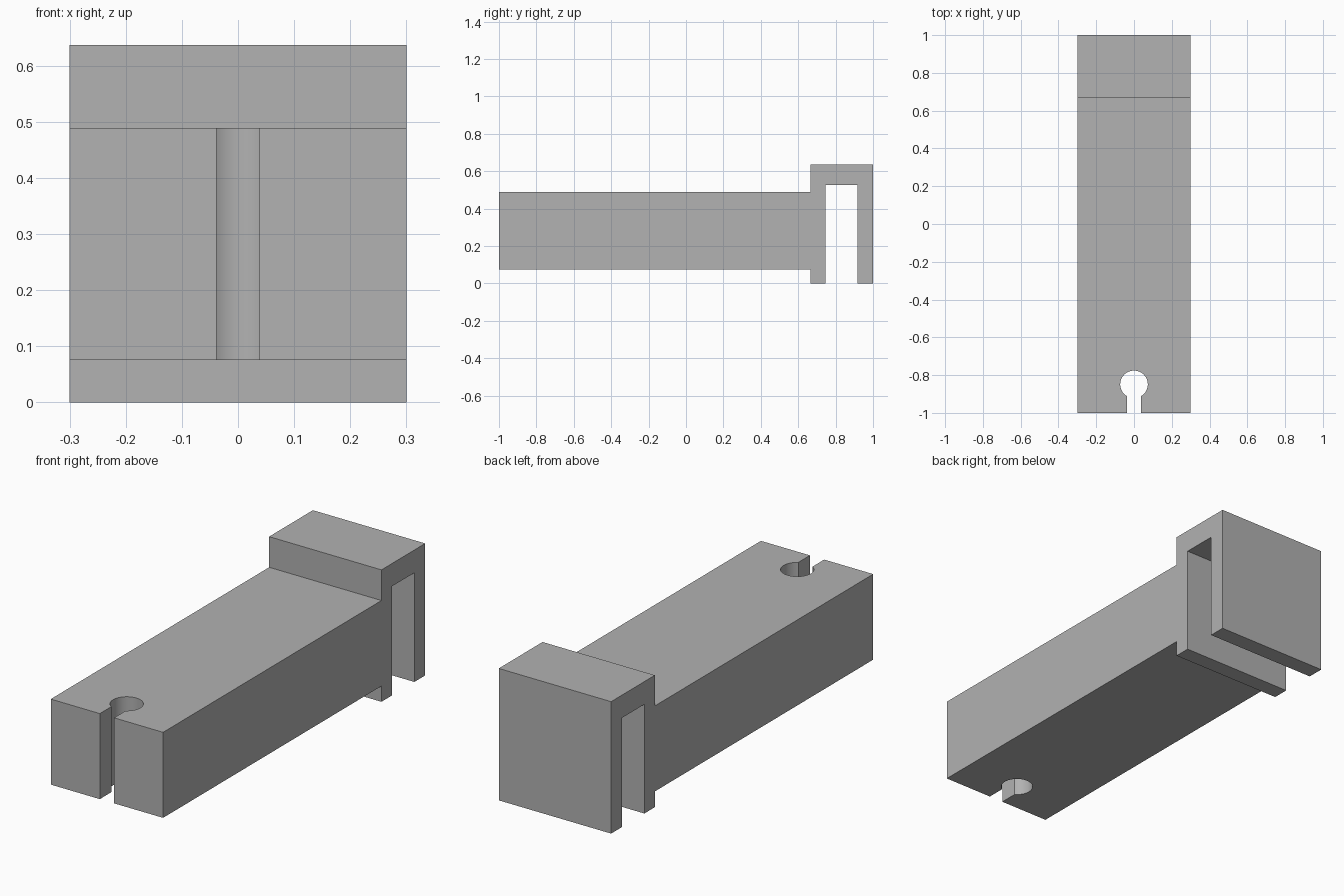
import bpy, bmesh, math
from mathutils import Vector

cube = bpy.data.objects.get("Cube")
if cube:
    bpy.data.objects.remove(cube, do_unlink=True)

WIDTH = 0.6
BODY_LOW, BODY_HIGH, TOP = 0.076, 0.489, 0.637
HOOK_FRONT, GAP_FRONT, GAP_BACK, GAP_TOP = 0.666, 0.746, 0.917, 0.527
HOLE_Y, HOLE_R, SLOT = -0.849, 0.073, 0.038


def prism(name, points, direction):
    """Extrude a closed outline along a direction."""
    bm = bmesh.new()
    face = bm.faces.new([bm.verts.new(p) for p in points])
    ext = bmesh.ops.extrude_face_region(bm, geom=[face])
    moved = [g for g in ext["geom"] if isinstance(g, bmesh.types.BMVert)]
    bmesh.ops.translate(bm, verts=moved, vec=Vector(direction))
    bmesh.ops.recalc_face_normals(bm, faces=bm.faces)
    mesh = bpy.data.meshes.new(name)
    bm.to_mesh(mesh)
    bm.free()
    obj = bpy.data.objects.new(name, mesh)
    bpy.context.collection.objects.link(obj)
    return obj


grey = bpy.data.materials.new("plain_grey")
grey.use_nodes = True
colour = (0.445, 0.445, 0.445, 1)
grey.diffuse_color = colour
grey.node_tree.nodes["Principled BSDF"].inputs["Base Color"].default_value = colour

# Arm and hook in one side profile
side = [(-1, BODY_LOW), (HOOK_FRONT, BODY_LOW), (HOOK_FRONT, 0), (GAP_FRONT, 0),
        (GAP_FRONT, GAP_TOP), (GAP_BACK, GAP_TOP), (GAP_BACK, 0), (1, 0),
        (1, TOP), (HOOK_FRONT, TOP), (HOOK_FRONT, BODY_HIGH), (-1, BODY_HIGH)]
arm = prism("hooked_arm", [(-WIDTH / 2, y, z) for y, z in side], (WIDTH, 0, 0))
arm.data.materials.append(grey)

# Keyhole cutter: round hole opening into a narrow slot at the front
start = math.asin(SLOT / HOLE_R)
steps = 48
keyhole = [(-SLOT, -1.1, -0.1), (SLOT, -1.1, -0.1)]
for i in range(steps + 1):
    a = start + (2 * math.pi - 2 * start) * i / steps
    keyhole.append((HOLE_R * math.sin(a), HOLE_Y - HOLE_R * math.cos(a), -0.1))
cutter = prism("keyhole_cutter", keyhole, (0, 0, 0.8))
cutter.data.materials.append(grey)
cutter.hide_render = True

# Cut the keyhole and drop the cutter
cut = arm.modifiers.new("keyhole", "BOOLEAN")
cut.operation = "DIFFERENCE"
cut.solver = "EXACT"
cut.object = cutter
bpy.ops.object.select_all(action="DESELECT")
arm.select_set(True)
bpy.context.view_layer.objects.active = arm
bpy.ops.object.modifier_apply(modifier=cut.name)
bpy.data.objects.remove(cutter, do_unlink=True)
bpy.ops.object.shade_smooth_by_angle(angle=math.radians(30))
